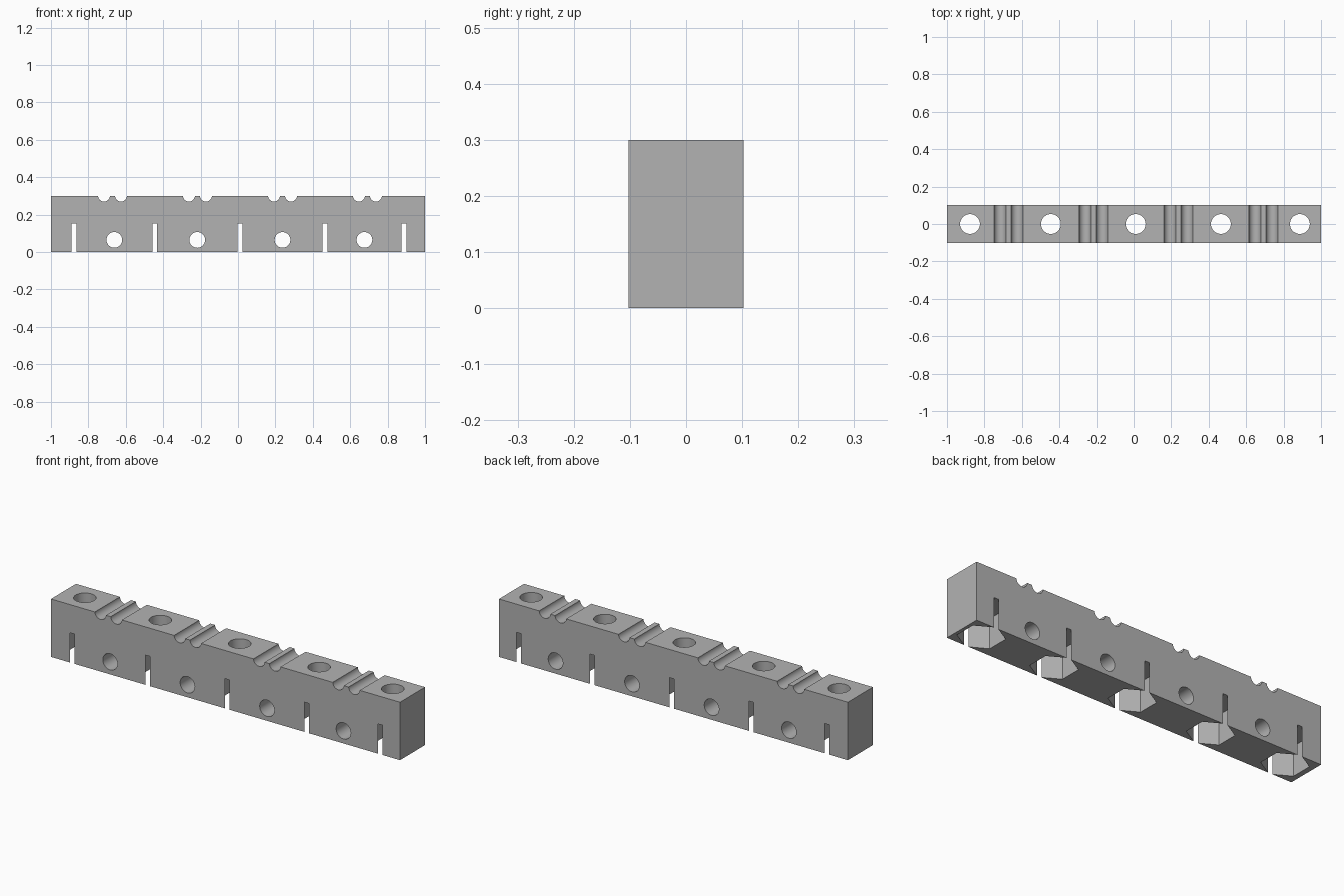
import bpy, bmesh, math
from mathutils import Matrix

cube = bpy.data.objects.get("Cube")
if cube:
    bpy.data.objects.remove(cube, do_unlink=True)

LENGTH, WIDTH, HEIGHT = 2.0, 0.205, 0.30
BOLT_X = (-0.877, -0.445, 0.01, 0.465, 0.887)      # vertical bolts with nut pockets
CROSS_X = (-0.661, -0.218, 0.238, 0.676)           # horizontal through holes
GROOVE_X = [c + s * 0.0455 for c in (-0.671, -0.217, 0.238, 0.692) for s in (-1, 1)]

grey = bpy.data.materials.new("plain grey")
grey.use_nodes = True
colour = (0.45, 0.45, 0.45, 1)
grey.diffuse_color = colour
grey.node_tree.nodes["Principled BSDF"].inputs["Base Color"].default_value = colour


def make_object(name, bm):
    mesh = bpy.data.meshes.new(name)
    bm.to_mesh(mesh)
    bm.free()
    obj = bpy.data.objects.new(name, mesh)
    bpy.context.collection.objects.link(obj)
    mesh.materials.append(grey)
    return obj


def prisms(name, xs, z, radius, depth, sides, turn):
    """One mesh holding a row of equal prisms along the bar."""
    bm = bmesh.new()
    for x in xs:
        bmesh.ops.create_cone(bm, cap_ends=True, segments=sides, radius1=radius,
                              radius2=radius, depth=depth,
                              matrix=Matrix.Translation((x, 0, z)) @ turn)
    return make_object(name, bm)


# Solid bar
bm = bmesh.new()
bmesh.ops.create_cube(bm, size=1, matrix=Matrix.Translation((0, 0, HEIGHT / 2))
                      @ Matrix.Diagonal((LENGTH, WIDTH, HEIGHT, 1)))
bar = make_object("clamp_bar", bm)

# Cutters: the corners of the nut pockets break through the long sides as slits
upright = Matrix.Identity(4)
across = Matrix.Rotation(math.pi / 2, 4, 'X')
POCKET = 0.154
cutters = [
    prisms("nut_pockets", BOLT_X, 0, 0.11, 2 * POCKET, 6, upright),
    prisms("bolt_holes", BOLT_X, 0.25, 0.053, 0.3, 48, upright),
    prisms("cross_holes", CROSS_X, 0.065, 0.042, 0.5, 48, across),
    prisms("wire_grooves", GROOVE_X, HEIGHT + 0.002, 0.032, 0.5, 48, across),
]

bpy.ops.object.select_all(action='DESELECT')
bpy.context.view_layer.objects.active = bar
bar.select_set(True)
for cutter in cutters:
    mod = bar.modifiers.new(cutter.name, 'BOOLEAN')
    mod.operation = 'DIFFERENCE'
    mod.solver = 'EXACT'
    mod.object = cutter
    bpy.ops.object.modifier_apply(modifier=mod.name)
    bpy.data.objects.remove(cutter, do_unlink=True)

bpy.ops.object.shade_smooth_by_angle(angle=math.radians(30))
